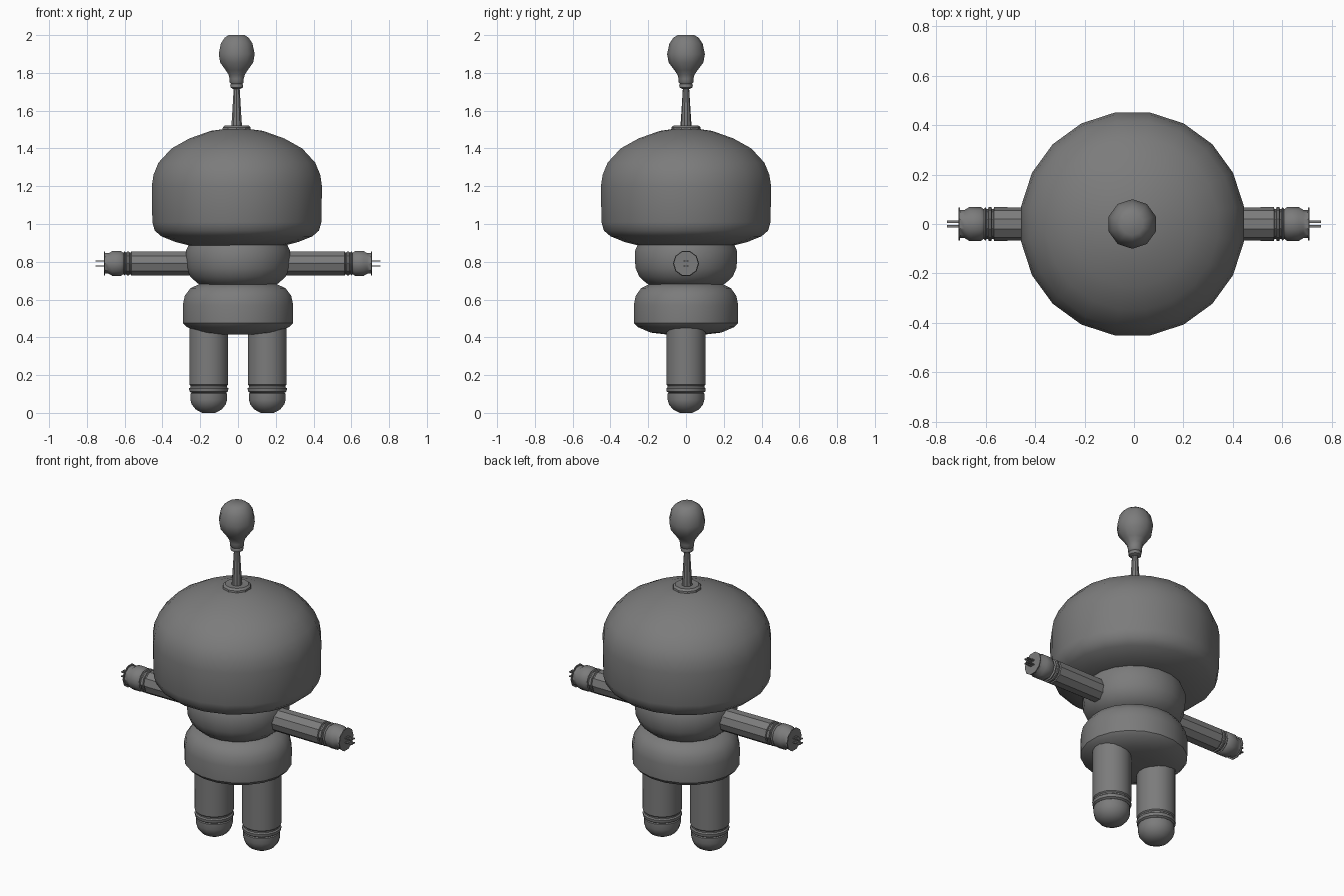
import bpy, bmesh, math
from mathutils import Matrix

cube = bpy.data.objects.get("Cube")
if cube:
    bpy.data.objects.remove(cube, do_unlink=True)

grey = bpy.data.materials.new("dark_grey")
grey.use_nodes = True
COLOUR = (0.2, 0.2, 0.2, 1)
grey.diffuse_color = COLOUR
grey.node_tree.nodes["Principled BSDF"].inputs["Base Color"].default_value = COLOUR


def finish(name, bm, angle):
    bmesh.ops.recalc_face_normals(bm, faces=bm.faces)
    mesh = bpy.data.meshes.new(name)
    bm.to_mesh(mesh)
    bm.free()
    mesh.materials.append(grey)
    obj = bpy.data.objects.new(name, mesh)
    bpy.context.collection.objects.link(obj)
    bpy.ops.object.select_all(action='DESELECT')
    obj.select_set(True)
    bpy.context.view_layer.objects.active = obj
    bpy.ops.object.shade_smooth_by_angle(angle=math.radians(angle))
    return obj


def lathe(name, profile, sides, matrix=Matrix(), angle=35):
    """Spin (radius, height) pairs around z and cap both ends."""
    bm = bmesh.new()
    rings = []
    for r, z in profile:
        rings.append([bm.verts.new((r * math.cos(a), r * math.sin(a), z))
                      for a in (math.tau * (i + 0.5) / sides for i in range(sides))])
    for low, high in zip(rings, rings[1:]):
        for i in range(sides):
            j = (i + 1) % sides
            bm.faces.new((low[i], low[j], high[j], high[i]))
    bm.faces.new(rings[0][::-1])
    bm.faces.new(rings[-1])
    bm.transform(matrix)
    return finish(name, bm, angle)


def prongs(name, side):
    """Four small pins at the end of the plug."""
    bm = bmesh.new()
    for y in (-0.009, 0.009):
        for z in (-0.013, 0.013):
            place = Matrix.Translation((side * 0.725, y, 0.791 + z))
            bmesh.ops.create_cube(bm, size=1, matrix=place @ Matrix.Diagonal((0.06, 0.011, 0.006, 1)))
    return finish(name, bm, 30)


# Head, a flattened dome
lathe("head", [(0.25, 0.885), (0.33, 0.905), (0.405, 0.935), (0.44, 0.965), (0.453, 1.01),
               (0.456, 1.2), (0.447, 1.26), (0.42, 1.325), (0.35, 1.4), (0.254, 1.453),
               (0.14, 1.493), (0.05, 1.505)], 20, Matrix.Translation((-0.006, 0, 0)), 40)

# Torso and hips, slightly wider than deep
lathe("torso", [(0.18, 0.67), (0.215, 0.685), (0.255, 0.72), (0.275, 0.765), (0.28, 0.81),
                (0.278, 0.86), (0.26, 0.9)], 20, Matrix.Diagonal((1, 0.98, 1, 1)), 40)
lathe("hips", [(0.11, 0.415), (0.2, 0.425), (0.275, 0.455), (0.294, 0.475), (0.296, 0.57),
               (0.285, 0.62), (0.255, 0.66), (0.2, 0.685)], 20, Matrix.Diagonal((1, 0.945, 1, 1)), 40)

# Antenna: base plate, tapered stem and bulb
shift = Matrix.Translation((-0.007, 0, 0))
lathe("antenna_base", [(0.08, 1.49), (0.077, 1.512), (0.065, 1.522), (0.03, 1.52)], 10, shift)
lathe("antenna_stem", [(0.03, 1.51), (0.024, 1.6), (0.016, 1.73)], 10, shift)
lathe("antenna_bulb", [(0.02, 1.715), (0.034, 1.722), (0.036, 1.735), (0.032, 1.742), (0.039, 1.75),
                       (0.039, 1.768), (0.045, 1.79), (0.062, 1.815), (0.092, 1.855), (0.1, 1.9),
                       (0.088, 1.955), (0.068, 1.985), (0.045, 2.0)], 10, shift, 40)

for label, side in (("left", 1), ("right", -1)):
    # Leg with grooved rings and a round foot
    lathe(label + "_leg", [(0.035, 0.0), (0.07, 0.018), (0.092, 0.045), (0.099, 0.07), (0.099, 0.102),
                           (0.093, 0.106), (0.104, 0.113), (0.106, 0.13), (0.099, 0.136),
                           (0.099, 0.144), (0.105, 0.15), (0.105, 0.46)], 16,
          Matrix.Translation((side * 0.155, 0, 0)))
    # Arm: tube, two rings, collar and end flange, lying along x
    along = Matrix.Translation((0, 0, 0.791)) @ Matrix.Rotation(side * math.pi / 2, 4, 'Y')
    lathe(label + "_arm", [(0.066, 0.2), (0.068, 0.565), (0.061, 0.568), (0.061, 0.574), (0.068, 0.577),
                           (0.068, 0.587), (0.061, 0.59), (0.061, 0.596), (0.068, 0.6), (0.06, 0.607),
                           (0.069, 0.62), (0.069, 0.665), (0.057, 0.685), (0.057, 0.703),
                           (0.066, 0.704), (0.066, 0.709)], 10, along)
    prongs(label + "_prongs", side)
